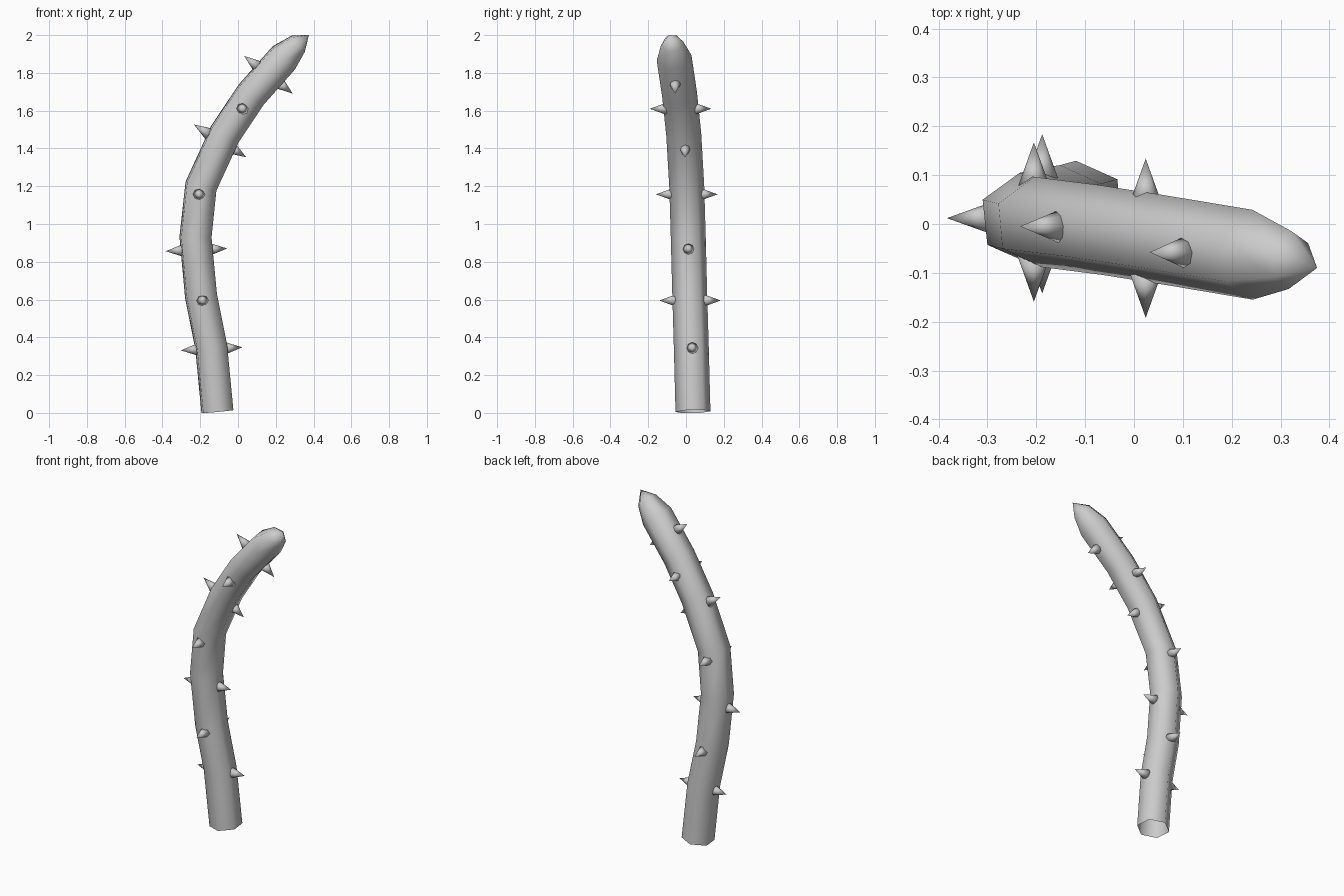
import bpy, bmesh, math
from mathutils import Vector, Matrix

cube = bpy.data.objects.get("Cube")
if cube:
    bpy.data.objects.remove(cube, do_unlink=True)

grey = bpy.data.materials.new("plain grey")
grey.use_nodes = True
colour = (0.6, 0.6, 0.6, 1)
grey.diffuse_color = colour
grey.node_tree.nodes["Principled BSDF"].inputs["Base Color"].default_value = colour


def finish(bm, name):
    bmesh.ops.recalc_face_normals(bm, faces=bm.faces)
    for f in bm.faces:
        f.smooth = True
    mesh = bpy.data.meshes.new(name)
    bm.to_mesh(mesh)
    bm.free()
    mesh.materials.append(grey)
    obj = bpy.data.objects.new(name, mesh)
    bpy.context.collection.objects.link(obj)
    return obj


# Stem: six-sided tube along a bent path, open at the foot, pointed at the top
RADIUS, SIDES, TWIST = 0.093, 6, math.radians(36)
path = [Vector(p) for p in (
    (-0.109, 0.037, 0.007), (-0.142, 0.028, 0.35), (-0.196, 0.02, 0.62),
    (-0.225, 0.012, 0.93), (-0.196, 0.004, 1.2), (-0.07, -0.012, 1.475),
    (0.07, -0.034, 1.685), (0.243, -0.063, 1.88), (0.32, -0.074, 1.955))]
tip = Vector((0.375, -0.09, 2.0))
radii = [RADIUS] * (len(path) - 1) + [0.06]

bm = bmesh.new()
rings = []
for i, (centre, r) in enumerate(zip(path, radii)):
    after = path[i + 1] if i + 1 < len(path) else tip
    before = path[i - 1] if i else centre
    t = (after - centre).normalized()
    if i:
        t = (t + (centre - before).normalized()).normalized()
    u = Vector((0, 1, 0)).cross(t).normalized()
    v = t.cross(u)
    angles = [TWIST + math.tau * k / SIDES for k in range(SIDES)]
    rings.append([bm.verts.new(centre + r * (u * math.cos(a) + v * math.sin(a)))
                  for a in angles])
for a, b in zip(rings, rings[1:]):
    for k in range(SIDES):
        n = (k + 1) % SIDES
        bm.faces.new((a[k], a[n], b[n], b[k]))
top = bm.verts.new(tip)
for k in range(SIDES):
    bm.faces.new((rings[-1][k], rings[-1][(k + 1) % SIDES], top))
finish(bm, "stem")

# Thorns: opposite pairs, alternating side to side and front to back
LENGTH, REACH = 0.1, 0.163
depth = (0, 1, 0)
pairs = [
    ((-0.14, 0.033, 0.339), (1, 0, 0.05)),
    ((-0.188, 0.021, 0.595), depth),
    ((-0.22, 0.012, 0.863), (1, 0, 0.045)),
    ((-0.205, 0.004, 1.157), depth),
    ((-0.095, -0.005, 1.44), (0.28, 0, -0.175)),
    ((0.024, -0.029, 1.61), depth),
    ((0.161, -0.058, 1.79), (0.254, 0, -0.197)),
]
for i, (centre, direction) in enumerate(pairs, 1):
    for sign, label in ((1, "a"), (-1, "b")):
        d = Vector(direction).normalized() * sign
        place = Matrix.Translation(Vector(centre) + d * (REACH - LENGTH / 2))
        turn = d.to_track_quat("Z", "Y").to_matrix().to_4x4()
        bm = bmesh.new()
        bmesh.ops.create_cone(bm, cap_ends=True, segments=8, radius1=0.036,
                              radius2=0, depth=LENGTH, matrix=place @ turn)
        bmesh.ops.remove_doubles(bm, verts=bm.verts, dist=0.0001)
        finish(bm, f"thorn_{i}{label}")
